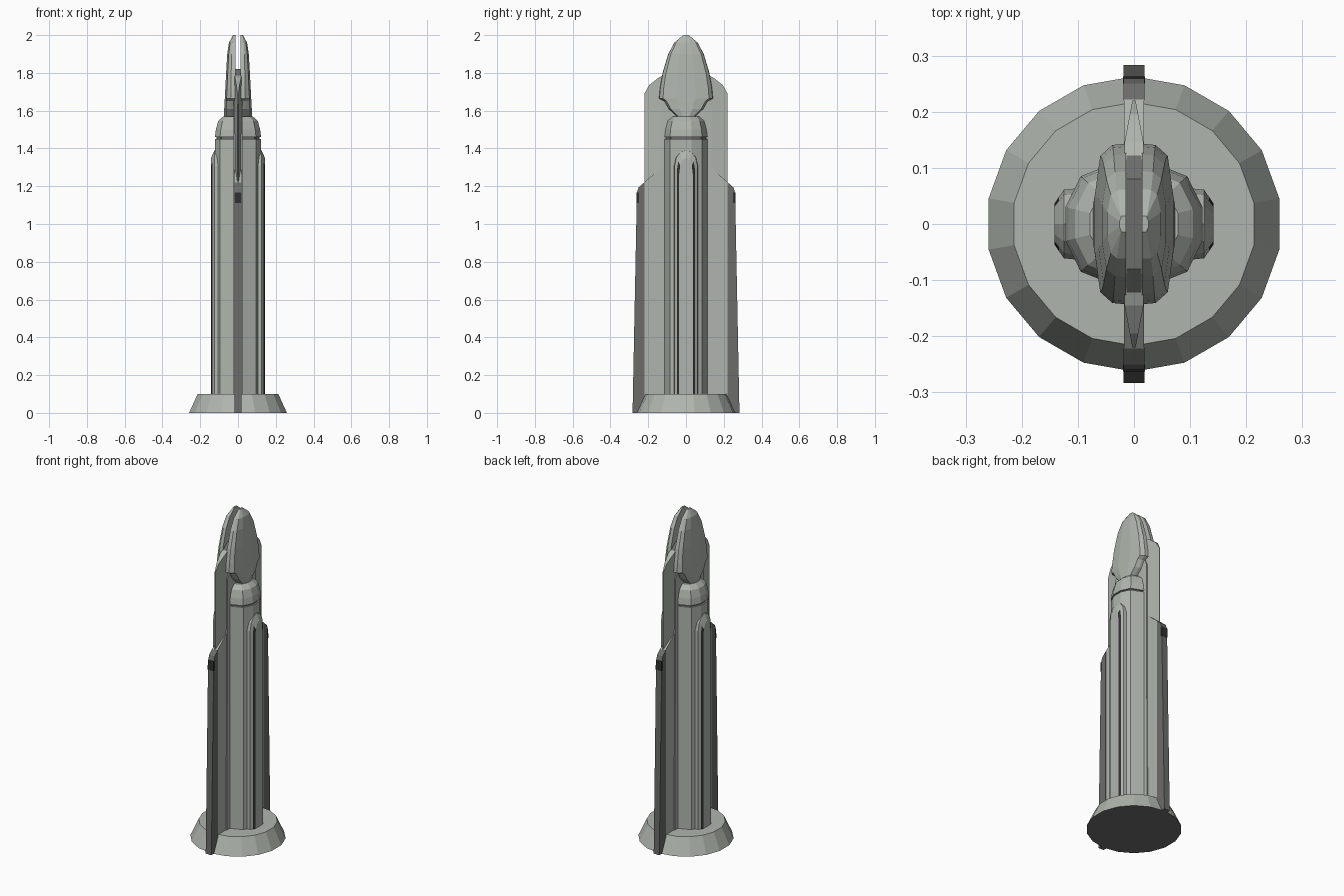
import bpy, bmesh, math

if "Cube" in bpy.data.objects:
    bpy.data.objects.remove(bpy.data.objects["Cube"])


def material(name, rgb):
    m = bpy.data.materials.new(name)
    m.diffuse_color = (*rgb, 1)
    m.use_nodes = True
    m.node_tree.nodes["Principled BSDF"].inputs["Base Color"].default_value = m.diffuse_color
    return m


STONE = material("pale_grey_green", (0.43, 0.465, 0.42))
DARK = material("dark_grey", (0.15, 0.155, 0.145))
BLACK = material("near_black", (0.03, 0.03, 0.03))


def loft(name, rings, mat=STONE, second=None, rule=None):
    """Skin a stack of equal-length rings and close both ends.
    Faces matching the rule get the second material."""
    bm = bmesh.new()
    vs = [[bm.verts.new(p) for p in r] for r in rings]
    n = len(rings[0])
    for a, b in zip(vs, vs[1:]):
        for i in range(n):
            j = (i + 1) % n
            bm.faces.new((a[i], a[j], b[j], b[i]))
    bm.faces.new(vs[0])
    bm.faces.new(vs[-1])
    bmesh.ops.recalc_face_normals(bm, faces=bm.faces)
    if rule:
        for f in bm.faces:
            f.material_index = int(rule(f.normal, f.calc_center_median()))
    me = bpy.data.meshes.new(name)
    bm.to_mesh(me)
    bm.free()
    me.materials.append(mat)
    if second:
        me.materials.append(second)
    ob = bpy.data.objects.new(name, me)
    bpy.context.collection.objects.link(ob)
    return ob


def slab(name, outline, t, mat=STONE):
    """Extrude a (y, z) outline to x = -t..t."""
    return loft(name, [[(s * t, y, z) for y, z in outline] for s in (-1, 1)], mat)


def sym(half):
    """Mirror a list of (y, z) points from the +y side to the -y side."""
    return half + [(-y, z) for y, z in reversed(half) if y > 1e-6]


# Tapered round base, 18 sides, dark underneath
def circle(r, z):
    return [(r * math.cos(math.radians(10 + 20 * i)),
             r * math.sin(math.radians(10 + 20 * i)), z) for i in range(18)]


loft("base", [circle(0.263, 0), circle(0.217, 0.1)], STONE, DARK,
     lambda n, c: n.z < -0.5)

# Faceted central column with a groove and a domed cap
SECTION = [(0.122, 0.03), (0.095, 0.085), (0.02, 0.115)]
SECTION += [(-x, y) for x, y in reversed(SECTION)]
SECTION += [(-x, -y) for x, y in SECTION]


def section(s, z):
    return [(x * s, y * s, z) for x, y in SECTION]


loft("column", [section(1, 0.09), section(1, 1.45)])
loft("column_groove", [section(0.93, 1.44), section(0.93, 1.47)], DARK)
loft("column_cap", [section(1, 1.46), section(0.96, 1.5),
                    section(0.86, 1.545), section(0.64, 1.57)])

# Dark spine seen in the slot between the nose shells
slab("spine", sym([(0, 1.82), (0.08, 1.82), (0.135, 1.775), (0.138, 0.09)]), 0.0135, DARK)
slab("core_slab", sym([(0.12, 1.65), (0.135, 1.62), (0.14, 0.09)]), 0.024)

for s, side in ((-1, "left"), (1, "right")):
    # Rounded pod on the flat side of the column, with dark edge strips
    def pod(x, w, top):
        pts = sym([(0.0, top), (w * 0.5, top - 0.012), (w * 0.85, top - 0.04),
                   (w, top - 0.085), (w, 0.09)])
        return [(s * x, y, z) for y, z in pts]
    loft("pod_" + side, [pod(0.08, 0.066, 1.395), pod(0.125, 0.061, 1.39),
                         pod(0.134, 0.048, 1.37), pod(0.142, 0.036, 1.35)],
         STONE, BLACK, lambda n, c: abs(c.x) > 0.135 and abs(c.y) > 0.034 and abs(n.y) > 0.3)

    # Leaf-shaped nose shell, rounded across, one on each side of the open slot
    rings = []
    for z, y_rim, y_face, x_face in ((1.57, 0.05, 0.035, 0.074), (1.61, 0.092, 0.07, 0.073),
                                     (1.65, 0.115, 0.09, 0.071), (1.665, 0.143, 0.1, 0.07),
                                     (1.72, 0.138, 0.098, 0.067), (1.8, 0.124, 0.088, 0.063),
                                     (1.9, 0.094, 0.066, 0.057), (1.96, 0.062, 0.042, 0.048),
                                     (2.0, 0.014, 0.01, 0.026)):
        half = [(0.014, y_rim), (0.014 + x_face * 0.35, y_rim * 0.985),
                (x_face * 0.86, (y_rim + y_face) / 2), (x_face, y_face * 0.5)]
        ring = half + [(x, -y) for x, y in reversed(half)]
        rings.append([(s * x, y, z) for x, y in ring])
    loft("nose_shell_" + side, rings)

for s, side in ((-1, "front"), (1, "back")):
    # Tall inner fin, tapering in plan to a thin edge
    fin = [(0.09, 1.8), (0.145, 1.775), (0.195, 1.735), (0.22, 1.69), (0.22, 0.05), (0.09, 0.05)]
    loft("inner_fin_" + side,
         [[(k * (0.018 - 0.19 * max(0, y - 0.14)), s * y, z) for y, z in fin] for k in (-1, 1)])

    # Lower fin with sloping shoulder, dark outer edge and black tip
    slab("lower_fin_" + side, [(s * y, z) for y, z in
         ((0.1, 0.05), (0.222, 0.05), (0.222, 1.22), (0.14, 1.29), (0.1, 1.29))], 0.018)
    slab("fin_edge_" + side, [(s * y, z) for y, z in
         ((0.22, 0), (0.283, 0), (0.26, 1.165), (0.25, 1.195), (0.22, 1.221))], 0.019, DARK)
    slab("fin_tip_" + side, [(s * y, z) for y, z in
         ((0.25, 1.11), (0.263, 1.11), (0.262, 1.168), (0.25, 1.168))], 0.0195, BLACK)
